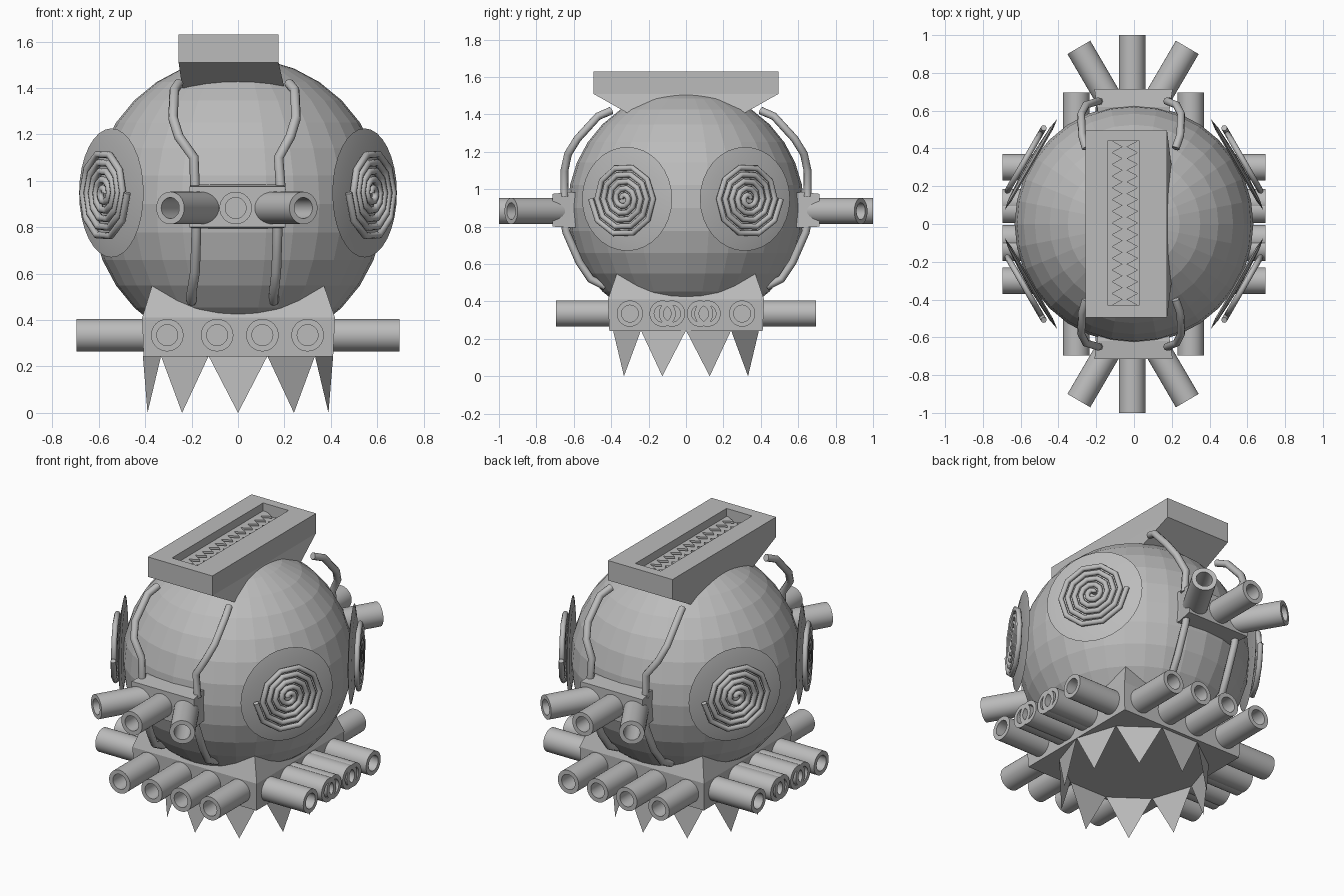
import bpy, bmesh, math
from mathutils import Matrix, Vector

if "Cube" in bpy.data.objects:
    bpy.data.objects.remove(bpy.data.objects["Cube"])

grey = bpy.data.materials.new("plain grey")
grey.diffuse_color = (0.5, 0.5, 0.5, 1)
grey.use_nodes = True
grey.node_tree.nodes["Principled BSDF"].inputs["Base Color"].default_value = grey.diffuse_color


def finish(bm, name, matrix=Matrix(), smooth=False):
    bm.transform(matrix)
    bmesh.ops.recalc_face_normals(bm, faces=bm.faces)
    me = bpy.data.meshes.new(name)
    bm.to_mesh(me)
    bm.free()
    me.materials.append(grey)
    ob = bpy.data.objects.new(name, me)
    bpy.context.collection.objects.link(ob)
    if smooth:
        bpy.ops.object.select_all(action='DESELECT')
        ob.select_set(True)
        bpy.context.view_layer.objects.active = ob
        bpy.ops.object.shade_smooth_by_angle(angle=math.radians(40))
    return ob


def loft(bm, loops, capped=True):
    """Bridge equal-length closed loops of points, cap both ends."""
    rings = [[bm.verts.new(p) for p in l] for l in loops]
    n = len(rings[0])
    for a, b in zip(rings, rings[1:]):
        for i in range(n):
            j = (i + 1) % n
            bm.faces.new((a[i], a[j], b[j], b[i]))
    if capped:
        bm.faces.new(rings[0])
        bm.faces.new(rings[-1])


def rect_loft(name, rects, matrix=Matrix()):
    bm = bmesh.new()
    loft(bm, [[(x0, y0, z), (x1, y0, z), (x1, y1, z), (x0, y1, z)]
              for x0, x1, y0, y1, z in rects])
    return finish(bm, name, matrix)


def tube(name, start, end, r=0.07, bore=0.045, depth=0.2):
    """Gun barrel with a bored-out end."""
    start, end = Vector(start), Vector(end)
    d = end - start
    L = d.length
    prof = [(r, 0), (r, L), (bore, L), (bore, L - depth)]
    bm = bmesh.new()
    loft(bm, [[(q * math.cos(t), q * math.sin(t), z)
               for t in (2 * math.pi * i / 32 for i in range(32))] for q, z in prof])
    m = Matrix.Translation(start) @ d.to_track_quat('Z', 'Y').to_matrix().to_4x4()
    return finish(bm, name, m, True)


def rope(name, pts, r):
    cu = bpy.data.curves.new(name, 'CURVE')
    cu.dimensions = '3D'
    cu.bevel_depth = r
    cu.bevel_resolution = 2
    cu.use_fill_caps = True
    sp = cu.splines.new('POLY')
    sp.points.add(len(pts) - 1)
    for p, q in zip(sp.points, pts):
        p.co = (*q, 1)
    ob = bpy.data.objects.new(name, cu)
    bpy.context.collection.objects.link(ob)
    cu.materials.append(grey)
    bpy.ops.object.select_all(action='DESELECT')
    ob.select_set(True)
    bpy.context.view_layer.objects.active = ob
    bpy.ops.object.convert(target='MESH')
    bpy.ops.object.shade_smooth_by_angle(angle=math.radians(50))


# round body, faceted
bm = bmesh.new()
bmesh.ops.create_uvsphere(bm, u_segments=32, v_segments=16, radius=0.632)
finish(bm, "body", Matrix.Translation((0, 0, 0.9)))

# base block with a collar flaring into the body
rect_loft("base_block", [(-.407, .41, -.41, .41, .243), (-.413, .418, -.418, .418, .41),
                         (-.37, .37, -.37, .37, .55)])

# ring of ten spikes below the base
bm = bmesh.new()
for k in range(10):
    a = math.radians(36 * k - 90)
    pts = [(.41 * math.cos(a + o), .41 * math.sin(a + o), z)
           for o, z in ((-math.pi / 10, .245), (0, 0), (math.pi / 10, .245))]
    bm.faces.new([bm.verts.new(p) for p in pts])
bmesh.ops.remove_doubles(bm, verts=bm.verts, dist=1e-4)
finish(bm, "base_spikes")

# barrels around the base
for s in (-1, 1):
    for x in (-.305, -.09, .105, .30):
        tube("base_barrel", (x, s * .38, .335), (x, s * .695, .335))
    for y in (-.30, -.125, -.075, .075, .115, .30):
        tube("side_barrel", (s * .38, y, .335), (s * .695, y, .335))

# top block with a slot
rect_loft("top_block", [(-.24, .2, -.30, .30, 1.40), (-.256, .175, -.495, .495, 1.51),
                        (-.256, .175, -.495, .495, 1.63), (-.14, .03, -.43, .44, 1.63),
                        (-.14, .03, -.43, .44, 1.56)])

# saw teeth along both walls of the slot
N = 14
for name, wall, valley, tip in (("left_teeth", -.142, -.115, -.06), ("right_teeth", .032, .018, -.04)):
    bm = bmesh.new()
    ys = [-.43 + .87 * i / (2 * N) for i in range(2 * N + 1)]
    for i in range(2 * N):
        xa, xb = (valley, tip) if i % 2 == 0 else (tip, valley)
        loft(bm, [[(wall, ys[i], z), (xa, ys[i], z), (xb, ys[i + 1], z), (wall, ys[i + 1], z)]
                  for z in (1.57, 1.582)])
    finish(bm, name)

# gun mounts, barrels and cables, front and back
for s, side in ((-1, "front"), (1, "back")):
    m = Matrix.Scale(-s, 4, (0, 1, 0)) @ Matrix.Rotation(math.pi / 2, 4, 'X')
    rect_loft(side + "_gun_mount", [(-.18, .18, .80, .97, .5), (-.195, .19, .795, .985, .62),
                                    (-.21, .205, .80, .975, .715)], m)
    tube(side + "_gun_barrel", (-.01, s * .62, .883), (-.01, s * 1.0, .883))
    for t in (-1, 1):
        tube(side + "_gun_barrel", (t * .10 - .005, s * .615, .883), (t * .287 - .005, s * .935, .883))
    for pts in ([(-.255, -.40, 1.42), (-.275, -.47, 1.39), (-.28, -.58, 1.27), (-.255, -.63, 1.19),
                 (-.19, -.65, 1.10), (-.185, -.65, .96)],
                [(.22, -.40, 1.42), (.245, -.47, 1.39), (.25, -.58, 1.27), (.225, -.63, 1.19),
                 (.175, -.65, 1.10), (.185, -.65, .96)],
                [(-.18, -.65, .82), (-.18, -.64, .77), (-.185, -.57, .61), (-.20, -.51, .52), (-.20, -.43, .48)],
                [(.17, -.65, .82), (.17, -.64, .77), (.165, -.57, .61), (.155, -.51, .52), (.155, -.43, .48)]):
        rope(side + "_cable", [(x, -s * y, z) for x, y, z in pts], .021)

# four eye discs with coiled ropes
for sx in (-1, 1):
    for sy in (-1, 1):
        n = Vector((sx * math.cos(math.pi / 6), sy * .5, 0))
        u = Vector((-n.y, n.x, 0)) * (sx * sy)
        c = Vector((0, 0, .948))
        # domed disc
        bm = bmesh.new()
        loft(bm, [[c + n * d + u * (r * math.cos(a)) + Vector((0, 0, r * math.sin(a)))
                   for a in (2 * math.pi * i / 32 for i in range(32))]
                  for r, d in ((.22, .622), (.278, .63), (.22, .641), (.12, .647), (.03, .65))])
        finish(bm, "eye_disc", smooth=True)
        # coil
        turns, seg = 5, 10
        pts = []
        for i in range(turns * seg + 1):
            a = 2 * math.pi * i / seg
            r = .01 + .192 * i / (turns * seg)
            pts.append(c + n * .668 + u * (r * math.cos(a)) + Vector((0, 0, r * math.sin(a))))
        rope("eye_coil", pts, .0155)
